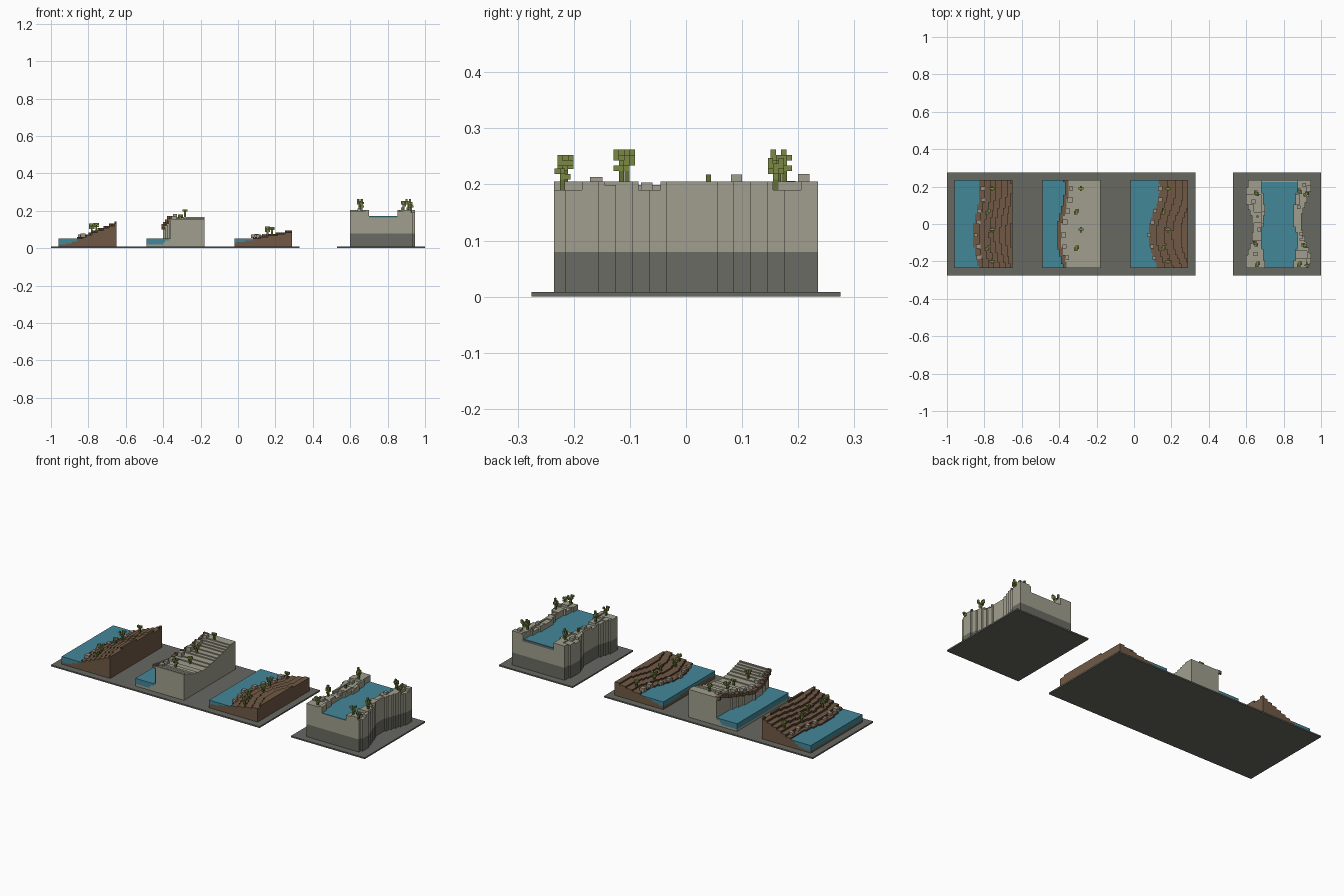
import bpy, bmesh, math, random

if "Cube" in bpy.data.objects:
    bpy.data.objects.remove(bpy.data.objects["Cube"])

random.seed(4)


def material(name, r, g, b):
    lin = lambda c: ((c / 255 + 0.055) / 1.055) ** 2.4 if c > 10 else c / 3294
    m = bpy.data.materials.new(name)
    m.diffuse_color = (lin(r), lin(g), lin(b), 1)
    m.use_nodes = True
    m.node_tree.nodes["Principled BSDF"].inputs["Base Color"].default_value = m.diffuse_color
    return m


PLATE = material("plate grey", 103, 104, 97)
STONE = material("pale stone", 160, 159, 141)
DARK = material("dark stone", 107, 107, 99)
SOIL = material("brown soil", 112, 89, 69)
RIDGE = material("dark soil", 84, 63, 48)
WATER = material("water teal", 68, 135, 153)
PEBBLE = material("pebble", 156, 142, 124)
LEAF = material("leaf green", 122, 137, 66)
STEM = material("stem green", 98, 112, 56)


def finish(name, bm, mats):
    me = bpy.data.meshes.new(name)
    bmesh.ops.remove_doubles(bm, verts=bm.verts, dist=1e-5)
    bm.to_mesh(me)
    bm.free()
    for m in mats:
        me.materials.append(m)
    ob = bpy.data.objects.new(name, me)
    bpy.context.collection.objects.link(ob)
    return ob


def add_box(bm, x0, x1, y0, y1, z0, z1, mi=0):
    v = [bm.verts.new((x, y, z)) for z in (z0, z1) for x, y in
         ((x0, y0), (x1, y0), (x1, y1), (x0, y1))]
    for q in ((3, 2, 1, 0), (4, 5, 6, 7), (0, 1, 5, 4), (1, 2, 6, 5), (2, 3, 7, 6), (3, 0, 4, 7)):
        bm.faces.new([v[i] for i in q]).material_index = mi


def columns(name, x0, x1, top, bottom, mats, paint, split=None):
    """Blocky terrain: one square column per cell, walls only where exposed."""
    nx, ny, y0 = round((x1 - x0) / 0.01), 47, -0.235
    d = (x1 - x0) / nx
    cell = {}
    for i in range(nx):
        for j in range(ny):
            x, y = x0 + (i + .5) * d, y0 + (j + .5) * .01
            b, t = bottom(x, y), top(x, y)
            if t > b + 1e-4:
                cell[i, j] = (b, t)
    bm = bmesh.new()

    def quad(pts, kind):
        bm.faces.new([bm.verts.new(p) for p in pts]).material_index = \
            paint(kind, sum(p[2] for p in pts) / 4)

    for (i, j), (b, t) in cell.items():
        xa, xb, ya, yb = x0 + i * d, x0 + i * d + d, y0 + j * .01, y0 + j * .01 + .01
        quad([(xa, ya, t), (xb, ya, t), (xb, yb, t), (xa, yb, t)], "top")
        quad([(xa, yb, b), (xb, yb, b), (xb, ya, b), (xa, ya, b)], "bottom")
        for di, dj, p, q in ((-1, 0, (xa, yb), (xa, ya)), (1, 0, (xb, ya), (xb, yb)),
                             (0, -1, (xa, ya), (xb, ya)), (0, 1, (xb, yb), (xa, yb))):
            other = cell.get((i + di, j + dj))
            spans = [(b, t)] if not other else [(max(b, other[1]), t), (b, min(t, other[0]))]
            for lo, hi in spans:
                cuts = [lo, split, hi] if split and lo < split < hi else [lo, hi]
                for z0, z1 in zip(cuts, cuts[1:]):
                    if z1 > z0 + 1e-5:
                        quad([(*p, z0), (*q, z0), (*q, z1), (*p, z1)],
                             "step" if other else "wall")
    return finish(name, bm, mats)


def rocks(name, spots, size, mat):
    bm = bmesh.new()
    for x, y, z in spots:
        s = size * random.uniform(.8, 1.15) / 2
        add_box(bm, x - s, x + s, y - s, y + s, z - .006, z + s * 1.3)
    finish(name, bm, [mat])


def plants(name, spots, c=0.0095):
    """Bent voxel shrubs: a stem with two leafy branches."""
    shape = [(0, 0, 0), (0, 0, 1), (0, 0, 2), (0, 1, 2), (0, 0, 3), (1, 0, 3), (1, 0, 4),
             (-1, 0, 3), (-1, 1, 4), (0, -1, 3), (0, -1, 4), (1, -1, 4), (1, -1, 5), (-1, 1, 5)]
    bm = bmesh.new()
    for n, (x, y, z, size) in enumerate(spots):
        for i, j, k in shape:
            if k >= size:
                continue
            for _ in range(n % 4):
                i, j = -j, i
            px, py, pz = x + i * c, y + j * c, z + k * c
            add_box(bm, px - c / 2, px + c / 2, py - c / 2, py + c / 2, pz, pz + c,
                    1 if k < 2 else 0)
    finish(name, bm, [LEAF, STEM])


FLOOR = lambda x, y: 0.008
LEVEL = 0.052
wave = lambda y: -math.cos(math.pi * (y + .06) / .25)
PLANT_Y = (.19, .065, -.03, -.13, -.20)
ROCK_Y = (.19, .13, .07, .01, -.06, -.12, -.18)

# base plates
for name, xa, xb in (("long_base_plate", -1, .33), ("small_base_plate", .53, 1)):
    bm = bmesh.new()
    add_box(bm, xa, xb, -.275, .275, 0, .008)
    finish(name, bm, [PLATE])


# two terraced earth shores with water
def shore_tile(name, x0, centre, amp, slope, step):
    shore = lambda y: centre + amp * wave(y)

    def ground(x, y):
        z = LEVEL + slope * (x - shore(y))
        return max(.02, round(z / step) * step)

    columns(name + "_ground", x0, x0 + .31, ground, FLOOR, [SOIL, RIDGE],
            lambda kind, z: 1 if kind == "step" else 0)
    columns(name + "_water", x0, x0 + .31, lambda x, y: LEVEL, ground, [WATER],
            lambda kind, z: 0)
    spots = [(shore(y) + .02 + .008 * (n % 2), y) for n, y in enumerate(ROCK_Y)]
    rocks(name + "_rocks", [(x, y, ground(x, y)) for x, y in spots], .024, PEBBLE)
    spots = [(x0 + .19 + .012 * (-1) ** n, y) for n, y in enumerate(PLANT_Y)]
    plants(name + "_plants", [(x, y, ground(x, y), 5 if n % 2 else 4)
                              for n, (x, y) in enumerate(spots)])


shore_tile("steep_shore", -.96, -.848, .018, .42, .012)
shore_tile("gentle_shore", -.02, .09, .03, .2, .0085)

# stone cliff with water
edge = lambda y: -.375 + .02 * wave(y)


def crest(y):
    if y < -.05:
        z = .115 + .040 * ((-.05 - y) / .185) ** 1.5
    else:
        z = .115 + .050 * min(1, (y + .05) / .24) ** 1.3
    return round(z / .006) * .006


def cliff(x, y):
    if x >= edge(y):
        return crest(y)
    return max(.02, round((.05 - (edge(y) - x) * .7) / .01) * .01)


columns("cliff_stone", -.49, -.18, cliff, FLOOR, [STONE], lambda kind, z: 0)
columns("cliff_water", -.49, -.18, lambda x, y: LEVEL, cliff, [WATER], lambda kind, z: 0)
columns("cliff_lip", -.49, -.18,
        lambda x, y: crest(y) + .003 if edge(y) - .018 < x < edge(y) + .004 else 0,
        lambda x, y: crest(y) - .014 if x < edge(y) else crest(y), [SOIL], lambda kind, z: 0)
rocks("cliff_rocks", [(edge(y) + .018, y, crest(y)) for y in ROCK_Y], .025, STONE)
plants("cliff_plants", [(-.295 + .012 * (-1) ** n, y, crest(y), 5 if n % 2 else 4)
                        for n, y in enumerate(PLANT_Y[:4])])

# raised stone canal with irregular banks
patch = {(i, j): random.choice((.205, .205, .199, .190)) for i in range(12) for j in range(12)}
snap = lambda y: round(y / .03) * .03
bulge = lambda y: .5 + .5 * math.cos(math.pi * snap(y) / .19)


def in_canal(x, y):
    s = snap(y)
    return .688 + .010 * math.sin(s * 22) < x < .862 + .010 * math.cos(s * 20 + 2)


def canal(x, y):
    if x < .60 + .033 * bulge(y + .03) or x > .945 - .055 * bulge(y - .01):
        return 0
    if in_canal(x, y):
        return .165
    return patch[int((x - .6) / .04), int((y + .24) / .05)]


columns("canal_stone", .60, .945, canal, FLOOR, [STONE, DARK],
        lambda kind, z: 1 if z < .08 else 0, split=.08)
columns("canal_water", .60, .945,
        lambda x, y: .171 if in_canal(x, y) and abs(y) < .23 else 0,
        lambda x, y: .165, [WATER], lambda kind, z: 0)
bank = [(.655, .165, 6), (.66, .04, 2), (.65, -.105, 6), (.66, -.215, 5),
        (.885, .175, 5), (.92, .16, 6), (.91, -.115, 6), (.885, -.215, 5), (.925, -.22, 4)]
plants("canal_plants", [(x, y, canal(x, y), s) for x, y, s in bank])
rocks("canal_rocks", [(x, y, canal(x, y)) for x, y in
                      ((.64, .12), (.67, -.03), (.65, -.16), (.88, .09), (.89, -.07), (.91, .21))],
      .02, STONE)
